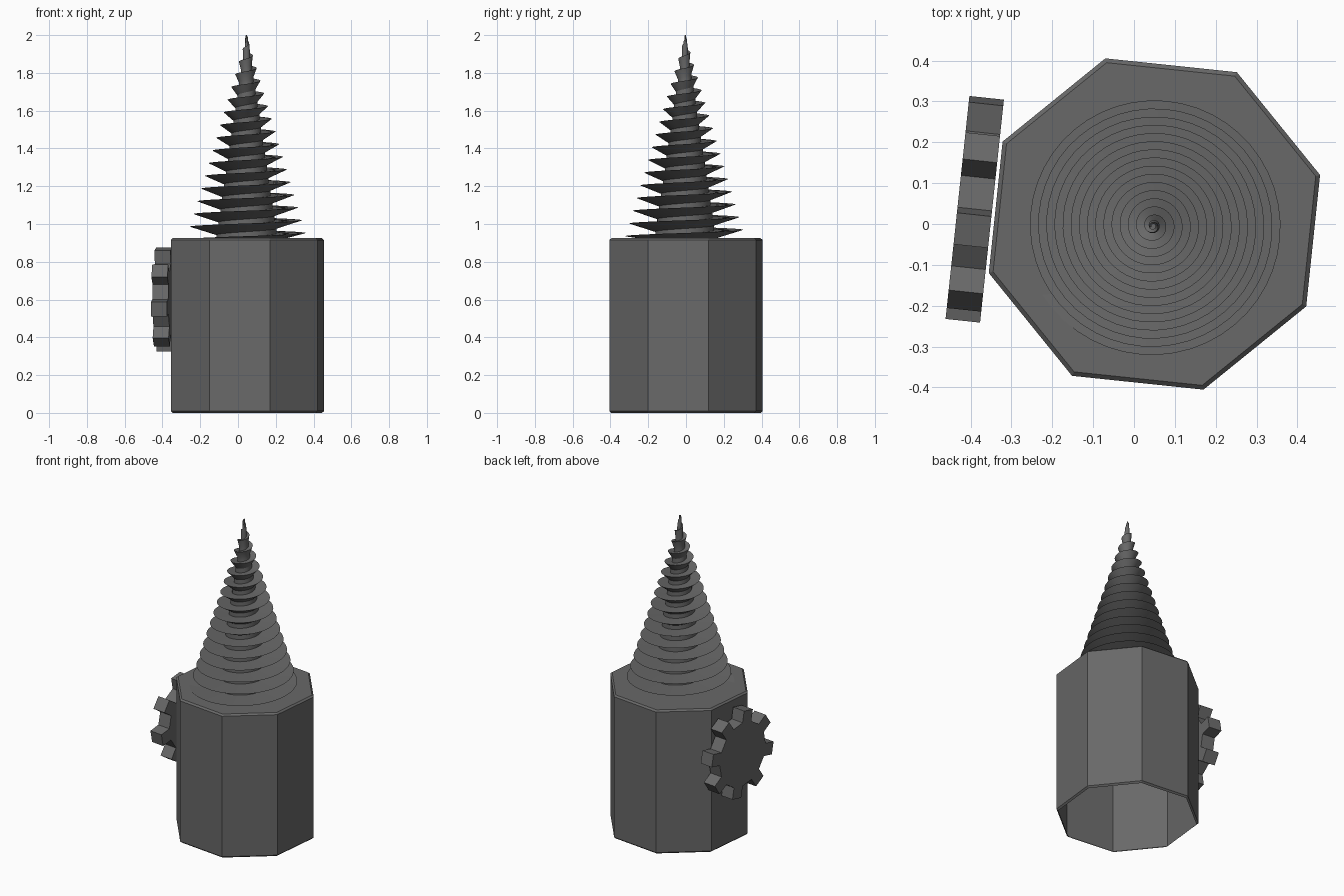
import bpy, bmesh, math
from mathutils import Vector

if "Cube" in bpy.data.objects:
    bpy.data.objects.remove(bpy.data.objects["Cube"])

grey = bpy.data.materials.new("dark_grey")
grey.diffuse_color = (0.14, 0.14, 0.14, 1)
grey.use_nodes = True
grey.node_tree.nodes["Principled BSDF"].inputs["Base Color"].default_value = grey.diffuse_color


def finish(name, bm, smooth=False):
    mesh = bpy.data.meshes.new(name)
    bm.to_mesh(mesh)
    bm.free()
    mesh.materials.append(grey)
    obj = bpy.data.objects.new(name, mesh)
    bpy.context.collection.objects.link(obj)
    if smooth:
        bpy.ops.object.select_all(action='DESELECT')
        obj.select_set(True)
        bpy.context.view_layer.objects.active = obj
        bpy.ops.object.shade_smooth_by_angle(angle=math.radians(25))
    return obj


# Octagonal housing: closed top, open bottom, small chamfers
CX, CY, TOP = 0.05, 0.0, 0.925
bm = bmesh.new()
rings = []
for r, z in ((0.412, 0.0), (0.423, 0.01), (0.423, TOP - 0.01), (0.412, TOP)):
    ring = []
    for k in range(8):
        a = math.radians(16.5 + 45 * k)
        ring.append(bm.verts.new((CX + r * math.cos(a), CY + r * math.sin(a), z)))
    rings.append(ring)
for lo, hi in zip(rings, rings[1:]):
    for k in range(8):
        j = (k + 1) % 8
        bm.faces.new((lo[k], lo[j], hi[j], hi[k]))
bm.faces.new(rings[-1])
finish("housing", bm)

# Conical drill: right-handed sawtooth thread with flat tops
N, TURNS = 48, 16
PITCH = (2.0 - TOP) / TURNS
TOTAL = N * TURNS
START = math.radians(212)
SX, SY = 0.047, -0.004
bm = bmesh.new()


def thread_point(i, ratio, rise):
    f = i / TOTAL
    r = max(0.32 * (1 - f), 0.008) * ratio
    z = TOP + (2.0 - TOP) * f + rise * PITCH
    z = min(max(z, TOP - 0.012), 2.0)
    a = START + 2 * math.pi * i / N
    return bm.verts.new((SX + r * math.cos(a), SY + r * math.sin(a), z))


tip, root_low, root_high = {}, {}, {}
for i in range(-N, TOTAL + 1):
    tip[i] = thread_point(i, 1.0, 0.0)
    root_low[i] = thread_point(i, 0.5, -0.05)
    root_high[i] = thread_point(i, 0.5, 0.35)
for i in range(-N, TOTAL):
    bm.faces.new((tip[i], tip[i + 1], root_low[i + 1], root_low[i]))
    bm.faces.new((root_low[i], root_low[i + 1], root_high[i + 1], root_high[i]))
    if i + 1 + N <= TOTAL:
        bm.faces.new((root_high[i], root_high[i + 1], tip[i + 1 + N], tip[i + N]))
finish("drill_thread", bm, smooth=True)

# Side gear: sixteen-sided disc with every other side pulled out into a tooth
bm = bmesh.new()
normal = Vector((-0.9943, 0.1063, 0))
across = Vector((-0.1063, -0.9943, 0))
up = Vector((0, 0, 1))
centre = Vector((-0.39, 0.036, 0.60))
ROOT, OUTER, HALF, THICK = 0.200, 0.272, 0.0395, 0.0425
outline = []
for k in range(8):
    a = math.radians(-11 + 45 * k)
    radial = across * math.cos(a) + up * math.sin(a)
    side = up * math.cos(a) - across * math.sin(a)
    for r, s in ((ROOT, -HALF), (OUTER, -HALF), (OUTER, HALF), (ROOT, HALF)):
        outline.append(centre + radial * r + side * s)
front = [bm.verts.new(p + normal * THICK) for p in outline]
back = [bm.verts.new(p - normal * THICK) for p in outline]
n = len(outline)
for k in range(n):
    j = (k + 1) % n
    bm.faces.new((front[k], back[k], back[j], front[j]))
for ring in (front, back):
    # hub polygon plus one quad per tooth
    bm.faces.new([v for k, v in enumerate(ring) if k % 4 in (0, 3)])
    for k in range(0, n, 4):
        bm.faces.new(ring[k:k + 4])
bmesh.ops.recalc_face_normals(bm, faces=bm.faces)
finish("side_gear", bm)
